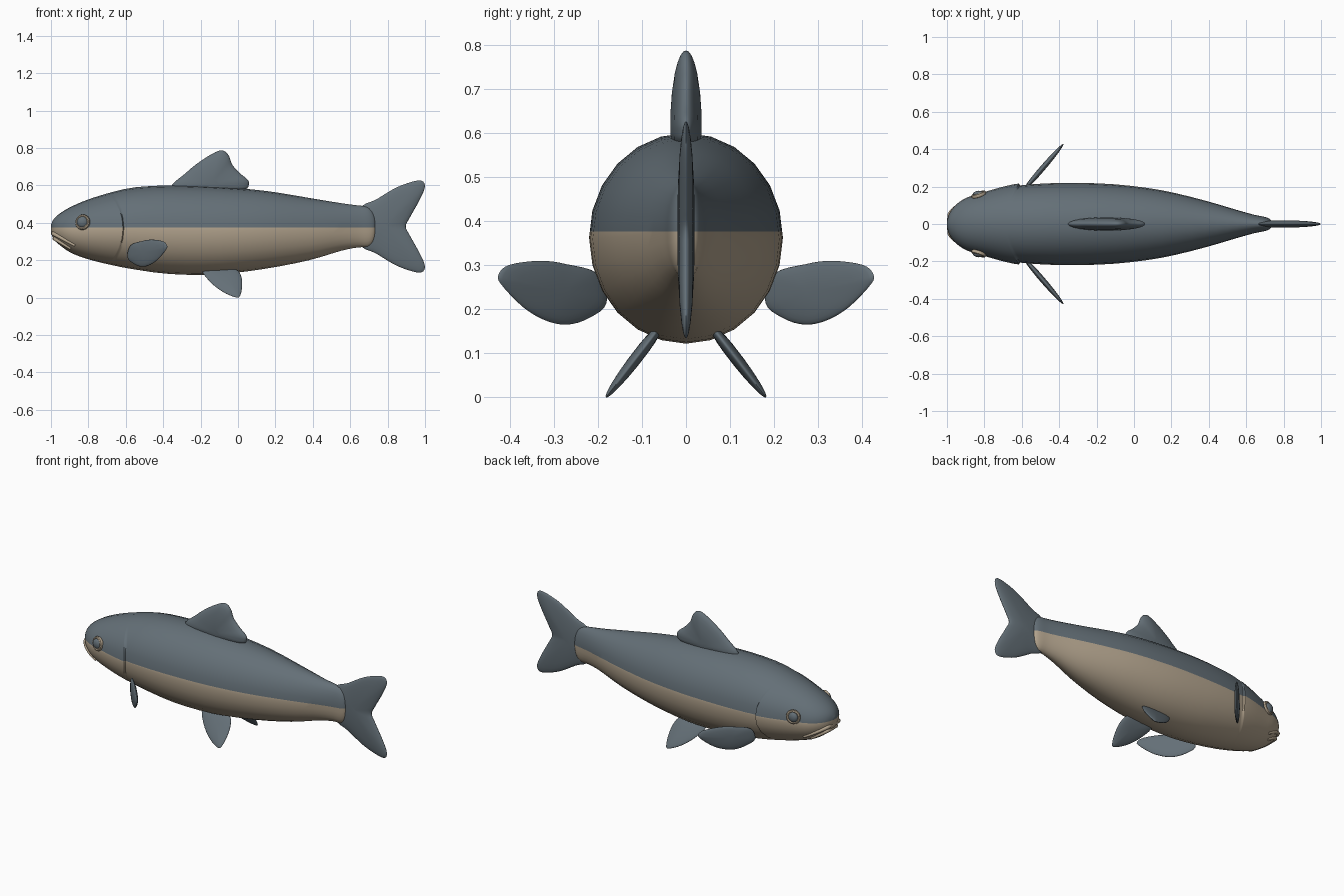
import bpy, bmesh, math
from mathutils import Vector

if "Cube" in bpy.data.objects:
    bpy.data.objects.remove(bpy.data.objects["Cube"])


def material(name, rgb):
    m = bpy.data.materials.new(name)
    m.diffuse_color = (*rgb, 1)
    m.use_nodes = True
    m.node_tree.nodes["Principled BSDF"].inputs["Base Color"].default_value = m.diffuse_color
    return m


SLATE = material("slate grey", (0.127, 0.160, 0.184))
TAN = material("belly tan", (0.45, 0.37, 0.27))


def spline(pts, n, closed=False):
    """Catmull-Rom samples through points of any dimension."""
    out, k = [], len(pts)
    get = (lambda i: pts[i % k]) if closed else (lambda i: pts[min(max(i, 0), k - 1)])
    for i in range(k if closed else k - 1):
        for j in range(n):
            t = j / n
            out.append(tuple(
                0.5 * (2 * b + (c - a) * t + (2 * a - 5 * b + 4 * c - d) * t * t
                       + (3 * b - a - 3 * c + d) * t ** 3)
                for a, b, c, d in zip(get(i - 1), get(i), get(i + 1), get(i + 2))))
    if not closed:
        out.append(tuple(pts[-1]))
    return out


def finish(name, bm, mats, angle=40):
    bmesh.ops.recalc_face_normals(bm, faces=bm.faces)
    me = bpy.data.meshes.new(name)
    bm.to_mesh(me)
    bm.free()
    ob = bpy.data.objects.new(name, me)
    bpy.context.collection.objects.link(ob)
    for m in mats:
        me.materials.append(m)
    bpy.ops.object.select_all(action='DESELECT')
    ob.select_set(True)
    bpy.context.view_layer.objects.active = ob
    bpy.ops.object.shade_smooth_by_angle(angle=math.radians(angle))
    return ob


def mirror_y(ob):
    mod = ob.modifiers.new("mirror", 'MIRROR')
    mod.use_axis = (False, True, False)


def bridge(bm, a, b):
    n = len(a)
    for i in range(n):
        bm.faces.new((a[i], a[(i + 1) % n], b[(i + 1) % n], b[i]))


# Body stations: x, top z, bottom z, half width
STATIONS = [(-1, .39, .345, .015), (-.985, .42, .313, .06), (-.95, .452, .278, .105),
            (-.89, .487, .238, .143), (-.8, .525, .205, .168), (-.68, .562, .175, .195),
            (-.55, .59, .15, .212), (-.35, .60, .125, .22), (-.1, .592, .125, .212),
            (.15, .57, .155, .18), (.38, .533, .2, .125), (.55, .505, .25, .075),
            (.64, .493, .268, .05), (.69, .487, .27, .04), (.715, .47, .283, .033),
            (.73, .445, .308, .024), (.737, .41, .345, .012)]
FINE = spline(STATIONS, 6)


def section(x):
    """Centre z, half height and half width of the body at x."""
    x = min(max(x, -1), FINE[-1][0])
    for a, b in zip(FINE, FINE[1:]):
        if x <= b[0]:
            t = (x - a[0]) / max(b[0] - a[0], 1e-6)
            top, bot, w = (a[i] + (b[i] - a[i]) * t for i in (1, 2, 3))
            return (top + bot) / 2, (top - bot) / 2, w


def surface_y(x, z):
    c, h, w = section(x)
    return w * math.sqrt(max(0, 1 - ((z - c) / h) ** 2))


# Body with a raised curved gill edge, split in colour at mid height
GILL, SIDES, SPLIT = -.615, 24, .376
xs = [p[0] for p in spline(STATIONS, 3)]
xs = sorted([x for x in xs if abs(x - GILL) > .014] + [GILL - .006, GILL, GILL + .005])
bm = bmesh.new()
rings = []
for x in xs:
    bend = .075 * math.exp(-((x - GILL) / .2) ** 2)
    raise_ = .011 * min(1, max(0, (x + .85) / .2)) if x <= GILL else 0
    ring = []
    for i in range(SIDES):
        a = 2 * math.pi * i / SIDES
        px = max(-1, x - bend * math.sin(a) ** 2)
        c, h, w = section(px)
        r = raise_ * math.cos(a) ** 2
        ring.append(bm.verts.new((px, (w + r) * math.cos(a), c + h * math.sin(a))))
    rings.append(ring)
for a, b in zip(rings, rings[1:]):
    bridge(bm, a, b)
bm.faces.new(rings[0])
bm.faces.new(rings[-1])
bmesh.ops.bisect_plane(bm, geom=bm.verts[:] + bm.edges[:] + bm.faces[:], dist=1e-5,
                       plane_co=(0, 0, SPLIT), plane_no=(0, 0, 1))
for f in bm.faces:
    f.material_index = 1 if f.calc_center_median().z < SPLIT else 0
finish("body", bm, [SLATE, TAN], 50)


def fin(name, outline, pivot, place, normal, thick):
    """Lens-shaped fin: the outline shrinks to a pivot while it thickens."""
    loop = spline(outline, 4, closed=True)
    normal = Vector(normal).normalized()
    bm = bmesh.new()

    def ring(s, side):
        h = side * thick * math.sqrt(1 - s * s)
        return [bm.verts.new(place(pivot[0] + (u - pivot[0]) * s,
                                   pivot[1] + (v - pivot[1]) * s) + normal * h)
                for u, v in loop]

    rim = ring(1, 0)
    for side in (1, -1):
        last = rim
        for s in (.985, .94, .85, .7, .45, .2):
            new = ring(s, side)
            bridge(bm, last, new)
            last = new
        bm.faces.new(last)
    return finish(name, bm, [SLATE], 60)


def upright(u, v):
    return Vector((u, 0, v))


# Tail fin
half = [(.92, .43), (.97, .52), (.998, .585), (.99, .62), (.95, .624), (.85, .59), (.74, .525), (.65, .47)]
tail = [(.897, .38)] + half + [(u, .76 - v) for u, v in reversed(half)]
fin("tail_fin", tail, (.78, .38), upright, (0, 1, 0), .02)

# Dorsal fin
fin("dorsal_fin", [(-.35, .585), (-.28, .665), (-.2, .73), (-.12, .778), (-.08, .786),
                   (-.05, .76), (-.03, .71), (.01, .665), (.05, .632), (.058, .605),
                   (.03, .575), (-.14, .54)], (-.14, .61), upright, (0, 1, 0), .036)

# Pectoral fins, swept back from behind the gills
mirror_y(fin("pectoral_fins", [(.2, .28), (.27, .302), (.33, .31), (.4, .301), (.425, .28), (.42, .257),
                               (.37, .205), (.32, .175), (.27, .165), (.22, .18), (.18, .215)],
             (.29, .24), lambda u, v: Vector((-.38 - (.425 - u) * .86, u, v)), (1, -.86, 0), .015))

# Pelvic fins, splayed down under the belly
mirror_y(fin("pelvic_fins", [(-.19, .15), (-.15, .085), (-.08, .03), (-.01, .001), (.012, .012),
                             (.022, .06), (.018, .11), (-.01, .15), (-.1, .17)],
             (-.06, .10), lambda u, v: Vector((u, .07 + (.145 - v) * .77, v)), (0, 1, .77), .014))

# Eyes: tan rim with a grey ball
ex, ez = -.83, .403
ey = surface_y(ex, ez)
bm = bmesh.new()
bmesh.ops.create_uvsphere(bm, u_segments=20, v_segments=12, radius=.031)
for v in bm.verts:
    v.co = Vector((ex + v.co.x, ey + .004 + v.co.y * .6, ez + v.co.z))
mirror_y(finish("eyeballs", bm, [SLATE]))
bm = bmesh.new()
tilt = Vector((-.32, .92, .15)).to_track_quat('Z', 'Y')
rim = []
for i in range(24):
    a = 2 * math.pi * i / 24
    ring = []
    for j in range(8):
        b = 2 * math.pi * j / 8
        r = .033 + .009 * math.cos(b)
        p = Vector((r * math.cos(a), r * math.sin(a), .011 * math.sin(b)))
        ring.append(bm.verts.new(tilt @ p + Vector((ex, ey + .002, ez))))
    rim.append(ring)
for i in range(24):
    bridge(bm, rim[i], rim[(i + 1) % 24])
mirror_y(finish("eye_rims", bm, [TAN]))

# Lips: tubes that follow the snout surface
for name, (x0, z0), (x1, z1), r in (("upper_lip", (-.988, .343), (-.872, .278), .012),
                                    ("lower_lip", (-.98, .316), (-.895, .262), .012)):
    cu = bpy.data.curves.new(name, 'CURVE')
    cu.dimensions = '3D'
    cu.bevel_depth, cu.bevel_resolution, cu.use_fill_caps = r, 3, True
    sp = cu.splines.new('POLY')
    sp.points.add(16)
    for i, p in enumerate(sp.points):
        t = i / 8 - 1
        x, z = x0 + (x1 - x0) * t * t, z0 + (z1 - z0) * t * t
        y = surface_y(x, z) * (1 if t > 0 else -1 if t < 0 else 0)
        p.co = (x, y, z, 1)
        p.radius = 1 - .4 * t * t
    cu.materials.append(TAN)
    bpy.context.collection.objects.link(bpy.data.objects.new(name, cu))
